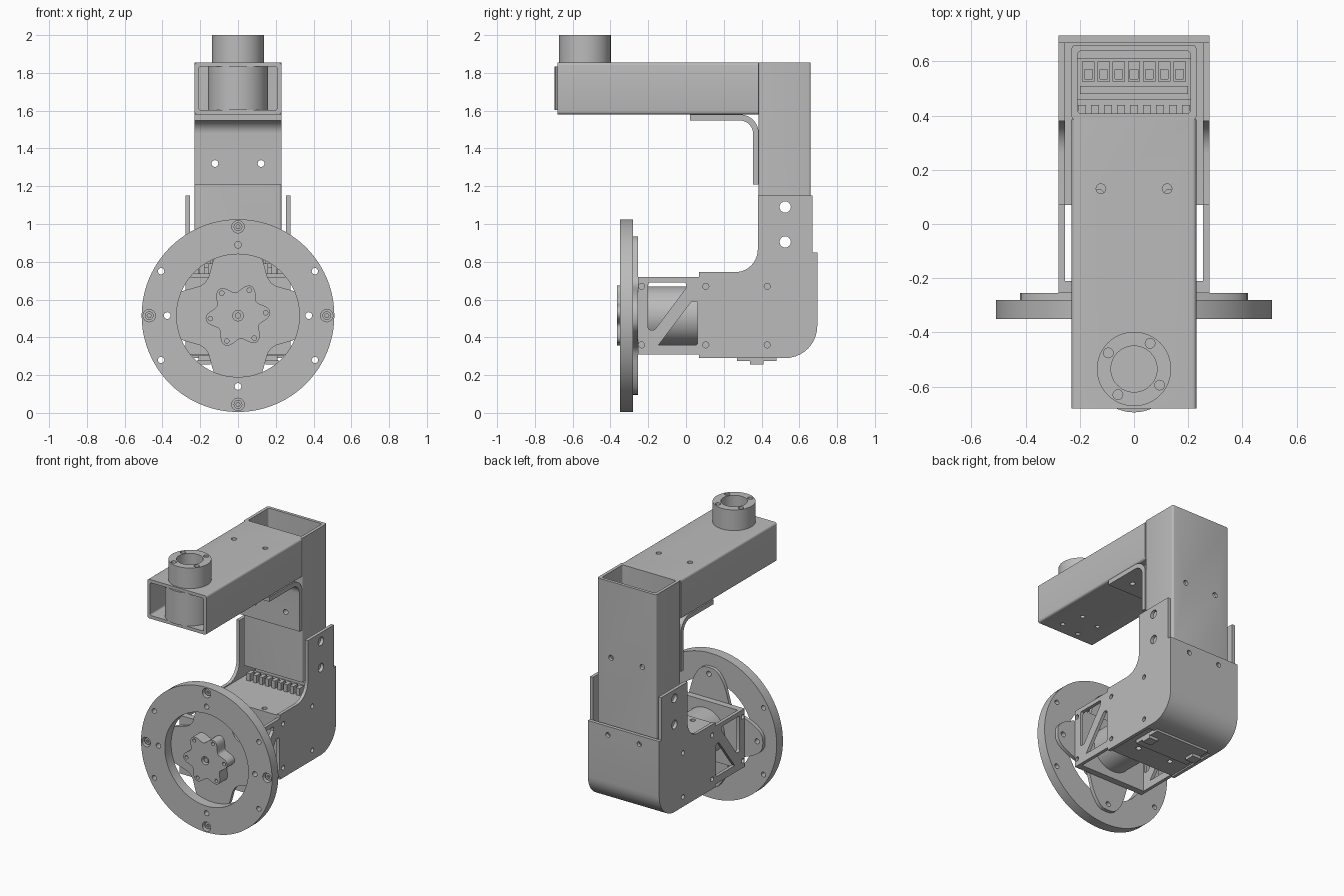
import bpy, bmesh
from math import sin, cos, tan, pi, radians, atan2
from mathutils import Vector

if "Cube" in bpy.data.objects:
    bpy.data.objects.remove(bpy.data.objects["Cube"])

grey = bpy.data.materials.new("plain_grey")
grey.use_nodes = True
COLOUR = (0.5, 0.5, 0.5, 1)
grey.diffuse_color = COLOUR
grey.node_tree.nodes["Principled BSDF"].inputs["Base Color"].default_value = COLOUR
parts = []


def circle(a, b, r, n=32):
    return [(a + r * cos(2 * pi * i / n), b + r * sin(2 * pi * i / n)) for i in range(n)]


def fillet(corners, steps=10):
    """Outline from (a, b[, radius]) corners."""
    out, n = [], len(corners)
    for i, c in enumerate(corners):
        p = Vector(c[:2])
        if len(c) < 3:
            out.append(tuple(p))
            continue
        u = (Vector(corners[i - 1][:2]) - p).normalized()
        v = (Vector(corners[(i + 1) % n][:2]) - p).normalized()
        half, r = u.angle(v) / 2, c[2]
        centre = p + (u + v).normalized() * r / sin(half)
        s, e = p + u * r / tan(half) - centre, p + v * r / tan(half) - centre
        start = atan2(s.y, s.x)
        turn = (atan2(e.y, e.x) - start + pi) % (2 * pi) - pi
        for k in range(steps + 1):
            t = start + turn * k / steps
            out.append((centre.x + r * cos(t), centre.y + r * sin(t)))
    return out


def rect(a0, a1, b0, b1, r=0.0):
    pts = [(a0, b0), (a1, b0), (a1, b1), (a0, b1)]
    return fillet([p + (r,) for p in pts], 4) if r else pts


def prism(name, pts, axis, lo, hi, keep=True):
    """Extrude an outline along an axis; the outline lies in the other two."""
    place = {"x": lambda a, b, d: (d, a, b), "y": lambda a, b, d: (a, d, b),
             "z": lambda a, b, d: (a, b, d)}[axis]
    bm = bmesh.new()
    face = bm.faces.new([bm.verts.new(place(a, b, lo)) for a, b in pts])
    ext = bmesh.ops.extrude_face_region(bm, geom=[face])
    moved = [g for g in ext["geom"] if isinstance(g, bmesh.types.BMVert)]
    bmesh.ops.translate(bm, verts=moved, vec=place(0, 0, hi - lo))
    bmesh.ops.recalc_face_normals(bm, faces=bm.faces)
    mesh = bpy.data.meshes.new(name)
    bm.to_mesh(mesh)
    bm.free()
    mesh.materials.append(grey)
    ob = bpy.data.objects.new(name, mesh)
    bpy.context.collection.objects.link(ob)
    if keep:
        parts.append(ob)
    return ob


def cut(ob, *shapes):
    """Subtract (outline, axis, lo, hi) prisms from a part."""
    for shape in shapes:
        tool = prism("cutter", *shape, keep=False)
        tool.hide_render = True
        mod = ob.modifiers.new("cut", "BOOLEAN")
        mod.operation, mod.solver, mod.object = "DIFFERENCE", "EXACT", tool
        bpy.context.view_layer.objects.active = ob
        bpy.ops.object.modifier_apply(modifier=mod.name)
        bpy.data.objects.remove(tool)


def holes(points, r, axis, lo, hi):
    return [(circle(a, b, r, 16), axis, lo, hi) for a, b in points]


W = 0.23                      # half width of the tubes
HUB_Y, AXLE_Z = -0.535, 0.515
pair = lambda v: [(-0.122, v), (0.122, v)]
hub_screws = [(0.112 * cos(radians(58 + 90 * k)), HUB_Y + 0.112 * sin(radians(58 + 90 * k)))
              for k in range(4)]
bolt_holes = [(0.525, 1.09), (0.525, 0.905)]

# Upper arm tube and column tube
arm = prism("arm_tube", rect(-W, W, 1.58, 1.855, 0.015), "y", -0.68, 0.385)
cut(arm, (rect(-0.208, 0.208, 1.603, 1.833, 0.012), "y", -0.8, 0.5),
    (circle(0, HUB_Y, 0.13, 48), "z", 1.7, 2),
    *holes(pair(0.13), 0.018, "z", 1.5, 2), *holes(hub_screws, 0.015, "z", 1.5, 1.7))
column = prism("column_tube", rect(-W, W, 0.385, 0.66, 0.012), "z", 0.84, 1.855)
cut(column, (rect(-0.208, 0.208, 0.408, 0.638, 0.012), "z", 0.5, 2),
    *holes(pair(1.32), 0.018, "y", 0.3, 0.8), *holes(bolt_holes, 0.03, "x", -0.5, 0.5))

# Bent plate joining arm and column
corner = prism("corner_bracket", fillet([
    (0.02, 1.58), (0.385, 1.58, 0.1), (0.385, 1.21), (0.355, 1.21),
    (0.355, 1.548, 0.07), (0.02, 1.548)]), "x", -W, W)
cut(corner, *holes(pair(1.32), 0.018, "y", 0.3, 0.8), *holes(pair(0.13), 0.018, "z", 1.5, 2))

# Hub at the end of the arm
hub = prism("hub_socket", circle(0, HUB_Y, 0.137, 64), "z", 1.83, 2)
base = prism("hub_base", circle(0, HUB_Y, 0.16, 64), "z", 1.603, 1.835)
bore = (circle(0, HUB_Y, 0.085, 48), "z", 1.66, 2.1)
cut(hub, bore, *holes(hub_screws, 0.018, "z", 1.9, 2.1))
cut(base, bore, *holes(hub_screws, 0.015, "z", 1.5, 1.7))

# Housing side plates and slotted front frame walls
screw = [(y, z) for y in (-0.235, 0.105, 0.43) for z in (0.36, 0.67)]
for side, x0, x1 in (("right", -0.278, -0.255), ("left", 0.255, 0.278)):
    plate = prism(side + "_housing_plate", fillet([
        (0.07, 0.29), (0.07, 0.745), (0.38, 0.745, 0.12), (0.38, 1.15), (0.67, 1.15),
        (0.67, 0.85), (0.695, 0.85), (0.695, 0.29, 0.17)]), "x", x0, x1)
    cut(plate, *holes(bolt_holes, 0.03, "x", -0.5, 0.5),
        *holes(screw[2:], 0.016, "x", -0.5, 0.5))
    wall = prism(side + "_frame_wall", rect(-0.255, 0.07, 0.31, 0.72), "x", x0, x1)
    cut(wall,
        (fillet([(-0.145, 0.36), (0.062, 0.36, 0.01), (0.062, 0.59, 0.01), (0.03, 0.59, 0.01)], 4),
         "x", -0.5, 0.5),
        (fillet([(-0.2, 0.69, 0.01), (0, 0.69, 0.01), (0, 0.66), (-0.165, 0.44, 0.01),
                 (-0.2, 0.44, 0.01)], 4), "x", -0.5, 0.5),
        *holes(screw[:2], 0.016, "x", -0.5, 0.5))
prism("frame_front_plate", rect(-0.255, 0.255, 0.31, 0.72), "y", -0.255, -0.21)

# Curved back cover
cover = prism("back_cover", fillet([
    (0.695, 0.85), (0.695, 0.29, 0.17), (0.45, 0.29), (0.45, 0.313),
    (0.67, 0.313, 0.147), (0.67, 0.85)]), "x", -0.278, 0.278)
cut(cover, *holes(pair(0.79), 0.017, "y", 0.6, 0.8))

# Actuator body and motor
body = prism("actuator_body", fillet([
    (0.07, 0.3), (0.07, 0.738), (0.67, 0.738), (0.67, 0.3, 0.15)]), "x", -0.255, 0.255)
cut(body, *holes([(-0.13, 0.11), (0.13, 0.11)], 0.018, "z", 0.7, 0.8),
    *holes([(-0.13, 0.2), (0.13, 0.2)], 0.018, "z", 0.25, 0.34))
prism("motor", circle(0, AXLE_Z, 0.155, 64), "y", -0.21, 0.07)

# Terminal strip inside the foot of the column
prism("terminal_base", rect(-0.21, 0.21, 0.46, 0.65), "z", 0.735, 0.77)
prism("terminal_rail", rect(-0.21, 0.21, 0.61, 0.645), "z", 0.77, 0.82)
prism("terminal_step", rect(-0.2, 0.2, 0.48, 0.51), "z", 0.77, 0.79)
for i in range(7):
    x = (i - 3) * 0.056
    block = prism("terminal_block", rect(x - 0.023, x + 0.023, 0.525, 0.6), "z", 0.77, 0.82)
    cut(block, (rect(x - 0.014, x + 0.014, 0.535, 0.57), "z", 0.79, 0.9))
for i in range(9):
    x = (i - 4) * 0.048
    prism("connector_tooth", rect(x - 0.014, x + 0.014, 0.39, 0.44), "z", 0.735, 0.79)

# Connectors under the body
prism("lower_connector", rect(-0.21, 0.21, 0.27, 0.48), "z", 0.275, 0.31)
for x in (-0.18, 0.18):
    prism("lower_clip", rect(x - 0.035, x + 0.035, 0.34, 0.41), "z", 0.255, 0.28)

# Wheel ring with counterbored bolts
around = lambda r, angles: [(r * cos(radians(a)), AXLE_Z + r * sin(radians(a))) for a in angles]
cardinal = (0, 90, 180, 270)
ring = prism("wheel_ring", circle(0, AXLE_Z, 0.51, 96), "y", -0.35, -0.28)
cut(ring, (circle(0, AXLE_Z, 0.325, 96), "y", -0.5, 0),
    *holes(around(0.47, cardinal), 0.033, "y", -0.5, -0.31),
    *holes(around(0.375, cardinal), 0.018, "y", -0.5, 0),
    *holes(around(0.47, (30, 150, 210, 330)), 0.017, "y", -0.5, 0))
for x, z in around(0.47, cardinal):
    bolt = prism("ring_bolt", circle(x, z, 0.023, 20), "y", -0.335, -0.3)
    cut(bolt, (circle(x, z, 0.011, 6), "y", -0.4, -0.32))

# Four-armed spider behind the ring
shape = [(0, 0.42), (5, 0.419), (9, 0.408), (12, 0.393), (16, 0.37), (20, 0.345),
         (25, 0.315), (31, 0.282), (38, 0.255), (45, 0.247)]
half_arm = shape[::-1]
outline = []
for base_angle in cardinal:
    arm_side = [(-a, r) for a, r in half_arm[1:]] + shape[1:]
    for a, r in arm_side:
        t = radians(base_angle + a)
        outline.append((r * cos(t), AXLE_Z + r * sin(t)))
spider = prism("wheel_spider", outline, "y", -0.28, -0.255)
cut(spider, *holes(around(0.375, cardinal), 0.018, "y", -0.5, 0))

# Six-lobed output horn
lobes = []
for i in range(96):
    t = 2 * pi * i / 96
    r = 0.147 + 0.025 * cos(6 * (t - radians(6)))
    lobes.append((r * cos(t), AXLE_Z + r * sin(t)))
horn = prism("output_horn", lobes, "y", -0.365, -0.27)
cut(horn, (circle(0, AXLE_Z, 0.028), "y", -0.5, -0.33),
    *holes(around(0.147, range(6, 366, 60)), 0.012, "y", -0.5, -0.33))
prism("horn_screw", circle(0, AXLE_Z, 0.016, 16), "y", -0.355, -0.32)

# Smooth curved faces, keep edges sharp
bpy.ops.object.select_all(action="DESELECT")
for ob in parts:
    ob.select_set(True)
bpy.context.view_layer.objects.active = parts[0]
bpy.ops.object.shade_smooth_by_angle(angle=radians(30))
